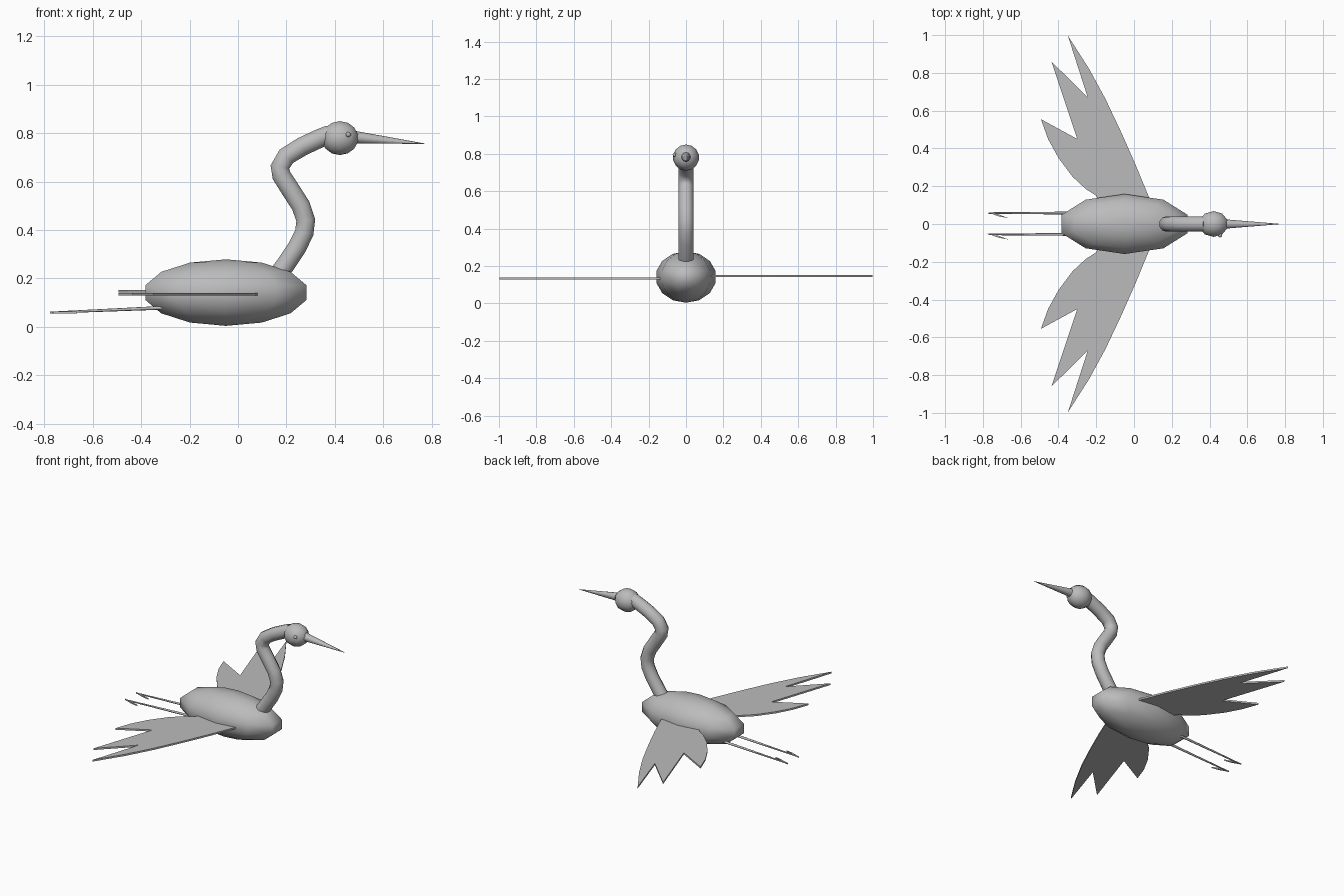
import bpy, bmesh
from mathutils import Vector

if "Cube" in bpy.data.objects:
    bpy.data.objects.remove(bpy.data.objects["Cube"])

grey = bpy.data.materials.new("plain_grey")
grey.diffuse_color = (0.5, 0.5, 0.5, 1)
grey.use_nodes = True
grey.node_tree.nodes["Principled BSDF"].inputs["Base Color"].default_value = grey.diffuse_color


def finish(ob, name, smooth=True):
    ob.name = name
    ob.data.materials.clear()
    ob.data.materials.append(grey)
    bpy.ops.object.select_all(action='DESELECT')
    ob.select_set(True)
    bpy.context.view_layer.objects.active = ob
    if smooth:
        bpy.ops.object.shade_smooth_by_angle(angle=1.0)
    return ob


def ball(name, loc, radii, segments=10, rings=7):
    bpy.ops.mesh.primitive_uv_sphere_add(segments=segments, ring_count=rings, radius=1, location=loc)
    ob = bpy.context.object
    ob.scale = radii
    bpy.ops.object.transform_apply(location=False, rotation=False, scale=True)
    return finish(ob, name)


def spike(name, a, b, r1, r2, sides=8):
    a, b = Vector(a), Vector(b)
    bpy.ops.mesh.primitive_cone_add(vertices=sides, radius1=r1, radius2=r2,
                                    depth=(b - a).length, location=(a + b) / 2)
    ob = bpy.context.object
    ob.rotation_euler = (b - a).to_track_quat('Z', 'Y').to_euler()
    return finish(ob, name)


def plate(name, outline, z0, z1):
    bm = bmesh.new()
    face = bm.faces.new([bm.verts.new((x, y, z0)) for x, y in outline])
    out = bmesh.ops.extrude_face_region(bm, geom=[face])
    verts = [g for g in out["geom"] if isinstance(g, bmesh.types.BMVert)]
    bmesh.ops.translate(bm, verts=verts, vec=(0, 0, z1 - z0))
    bmesh.ops.recalc_face_normals(bm, faces=bm.faces)
    me = bpy.data.meshes.new(name)
    bm.to_mesh(me)
    bm.free()
    ob = bpy.data.objects.new(name, me)
    bpy.context.collection.objects.link(ob)
    return finish(ob, name, smooth=False)


# Body, head and the single small eye
ball("body", (-0.05, 0, 0.1415), (0.359, 0.163, 0.1375))
ball("head", (0.421, 0, 0.78), (0.08, 0.07, 0.07))
ball("eye", (0.456, -0.06, 0.795), (0.011, 0.011, 0.011), 8, 6)

# Beak
spike("beak", (0.48, 0, 0.784), (0.77, 0, 0.757), 0.026, 0.001, 10)

# S-shaped neck swept as a round tube
path = [(0.165, 0.215), (0.195, 0.255), (0.245, 0.33), (0.274, 0.39), (0.28, 0.44),
        (0.26, 0.50), (0.215, 0.57), (0.18, 0.625), (0.173, 0.66),
        (0.20, 0.705), (0.265, 0.745), (0.34, 0.78), (0.38, 0.795)]
curve = bpy.data.curves.new("neck", 'CURVE')
curve.dimensions = '3D'
curve.bevel_depth = 0.041
curve.bevel_resolution = 3
curve.use_fill_caps = True
spline = curve.splines.new('POLY')
spline.points.add(len(path) - 1)
for point, (x, z) in zip(spline.points, path):
    point.co = (x, 0, z, 1)
neck = bpy.data.objects.new("neck", curve)
bpy.context.collection.objects.link(neck)
bpy.context.view_layer.objects.active = neck
neck.select_set(True)
bpy.ops.object.convert(target='MESH')
finish(bpy.context.object, "neck")

# Flat wings with three notched feather tips
wing = [(0.08, 0.14), (0.01, 0.31), (-0.065, 0.48), (-0.15, 0.66), (-0.24, 0.825),
        (-0.35, 0.997), (-0.245, 0.67), (-0.437, 0.86), (-0.30, 0.45),
        (-0.493, 0.555), (-0.455, 0.45), (-0.40, 0.35), (-0.325, 0.25),
        (-0.255, 0.185), (-0.20, 0.15), (-0.18, 0.10), (0.06, 0.10)]
plate("left_wing", wing, 0.141, 0.152)
plate("right_wing", [(x, -y) for x, y in wing], 0.129, 0.14)

# Trailing legs, each with one swept toe
for side, y in (("left", 0.058), ("right", -0.055)):
    spike(side + "_leg", (-0.28, y, 0.080), (-0.77, y, 0.059), 0.008, 0.004)
    toe = [(-0.776, y + 0.004), (-0.72, y - 0.006), (-0.665, y - 0.027), (-0.715, y - 0.018)]
    plate(side + "_toe", toe, 0.055, 0.063)
